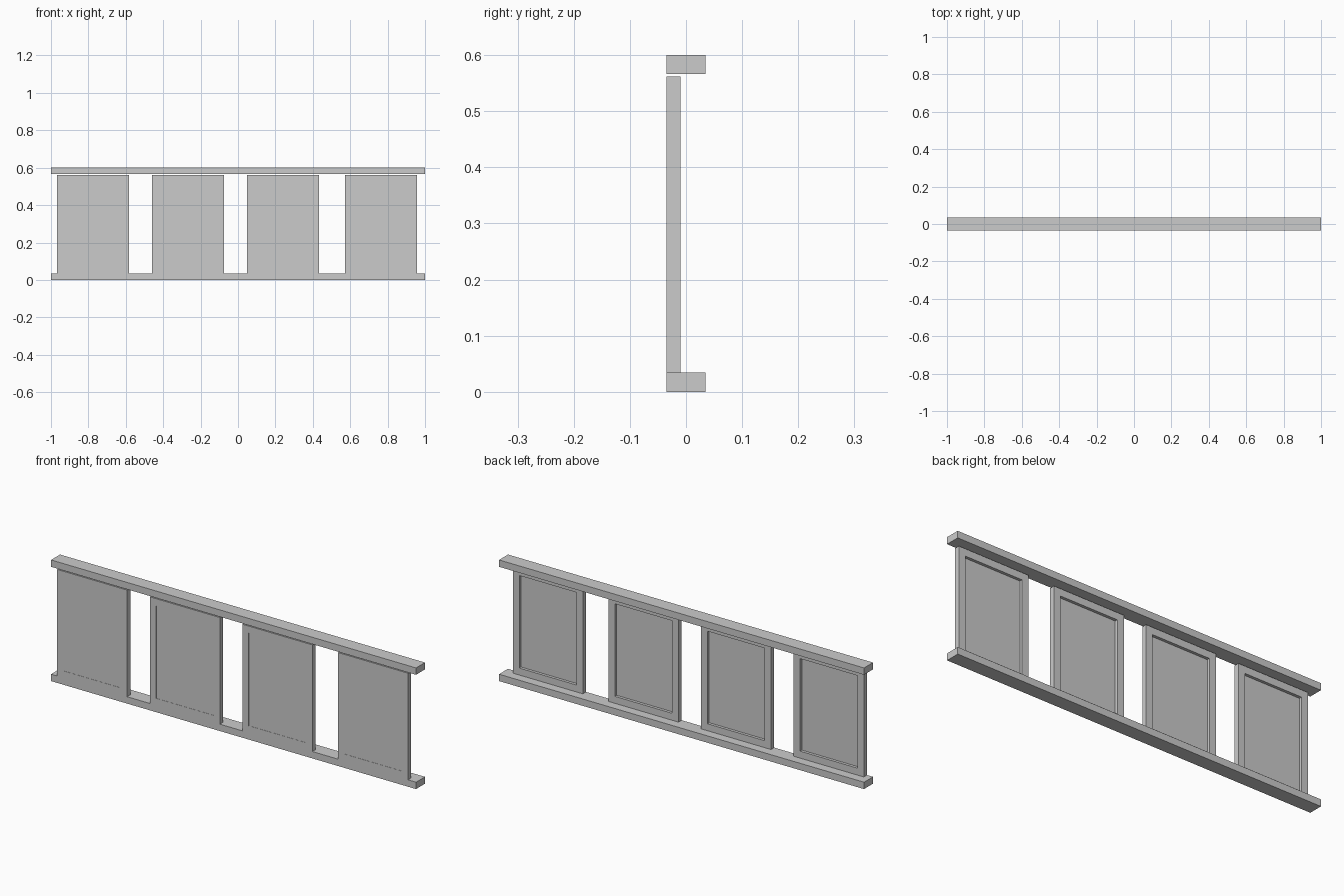
import bpy, bmesh

if "Cube" in bpy.data.objects:
    bpy.data.objects.remove(bpy.data.objects["Cube"])


def box(name, x0, x1, y0, y1, z0, z1):
    bm = bmesh.new()
    bmesh.ops.create_cube(bm, size=1)
    for v in bm.verts:
        v.co = ((x0 + x1) / 2 + v.co.x * (x1 - x0),
                (y0 + y1) / 2 + v.co.y * (y1 - y0),
                (z0 + z1) / 2 + v.co.z * (z1 - z0))
    return finish(name, bm)


def finish(name, bm):
    mesh = bpy.data.meshes.new(name)
    bm.to_mesh(mesh)
    bm.free()
    obj = bpy.data.objects.new(name, mesh)
    bpy.context.collection.objects.link(obj)
    return obj


WIDTH, MARGIN = 0.384, 0.05
FRONT, BACK = -0.035, -0.010
BOTTOM, TOP = 0.033, 0.562


def door(name, x0):
    obj = box(name, x0, x0 + WIDTH, FRONT, BACK, BOTTOM, TOP)
    bm = bmesh.new()
    bm.from_mesh(obj.data)
    # sunken field: very shallow on the front, deep on the back
    for side, depth in ((-1, 0.001), (1, 0.014)):
        bm.normal_update()
        face = next(f for f in bm.faces if f.normal.y * side > 0.9
                    and f.calc_area() > 0.1)
        bmesh.ops.inset_region(bm, faces=[face], thickness=MARGIN)
        ext = bmesh.ops.extrude_discrete_faces(bm, faces=[face])
        for v in ext["faces"][0].verts:
            v.co.y -= side * depth
    bmesh.ops.recalc_face_normals(bm, faces=bm.faces)
    bm.to_mesh(obj.data)
    bm.free()


# top and bottom tracks
box("bottom_rail", -1, 1, -0.035, 0.035, 0, 0.034)
box("top_rail", -1, 1, -0.035, 0.035, 0.566, 0.6)

# four framed door panels
for i, x in enumerate((-0.967, -0.459, 0.048, 0.572)):
    door(f"door_panel_{i + 1}", x)
